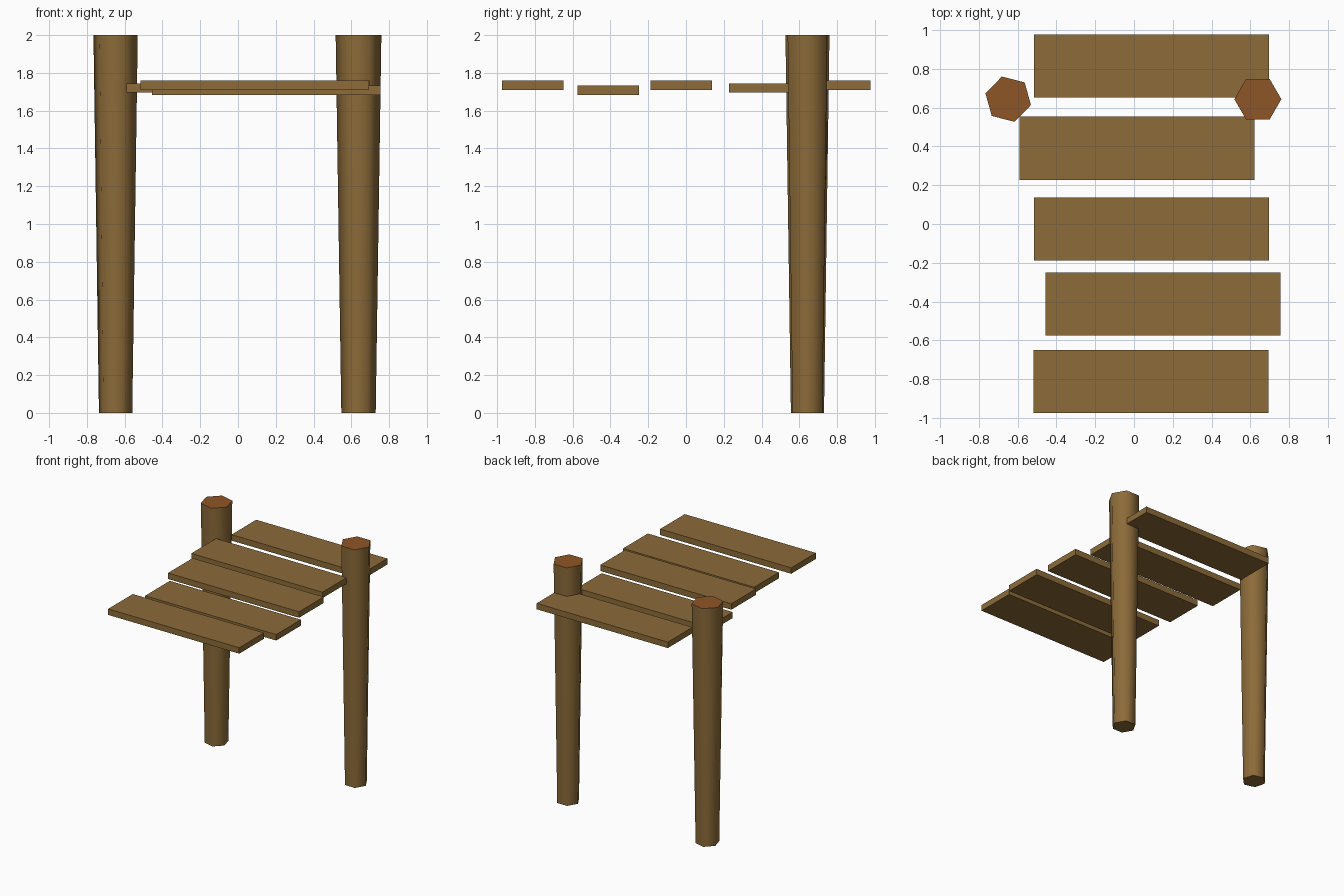
import bpy, bmesh, math
from mathutils import Matrix

if "Cube" in bpy.data.objects:
    bpy.data.objects.remove(bpy.data.objects["Cube"])


def material(name, rgb):
    m = bpy.data.materials.new(name)
    m.diffuse_color = (*rgb, 1.0)
    m.use_nodes = True
    m.node_tree.nodes["Principled BSDF"].inputs["Base Color"].default_value = m.diffuse_color
    return m


wood = material("weathered wood", (0.262, 0.147, 0.041))
cut_wood = material("cut wood end", (0.275, 0.093, 0.020))


def finish(name, bm, mats):
    me = bpy.data.meshes.new(name)
    bm.to_mesh(me)
    bm.free()
    for m in mats:
        me.materials.append(m)
    ob = bpy.data.objects.new(name, me)
    bpy.context.collection.objects.link(ob)
    return ob


def post(name, x, y, turn):
    # six-sided post, wider at the top, with a fresh-cut top face
    bm = bmesh.new()
    rings = []
    for z, r in ((0.0, 0.091), (2.0, 0.121)):
        rings.append([bm.verts.new((x + r * math.cos(math.radians(turn + 60 * i)),
                                    y + r * math.sin(math.radians(turn + 60 * i)), z))
                      for i in range(6)])
    low, high = rings
    for i in range(6):
        j = (i + 1) % 6
        bm.faces.new((low[i], low[j], high[j], high[i]))
    bm.faces.new(low[::-1])
    bm.faces.new(high).material_index = 1
    ob = finish(name, bm, (wood, cut_wood))
    bpy.ops.object.select_all(action='DESELECT')
    ob.select_set(True)
    bpy.context.view_layer.objects.active = ob
    bpy.ops.object.shade_smooth_by_angle(angle=math.radians(70))


def plank(name, x, y, z):
    bm = bmesh.new()
    bmesh.ops.create_cube(bm, size=1.0, matrix=Matrix.Translation((x, y, z))
                          @ Matrix.Diagonal((1.21, 0.325, 0.05, 1)))
    finish(name, bm, (wood,))


# Posts at the back end
post("left_post", -0.648, 0.643, 45.6)
post("right_post", 0.638, 0.643, 0)

# Loosely laid deck planks, back to front
for n, (x, y, z) in enumerate([(0.09, 0.813, 1.735), (0.015, 0.39, 1.72), (0.09, -0.025, 1.735),
                               (0.15, -0.412, 1.709), (0.088, -0.811, 1.735)], 1):
    plank(f"deck_plank_{n}", x, y, z)
